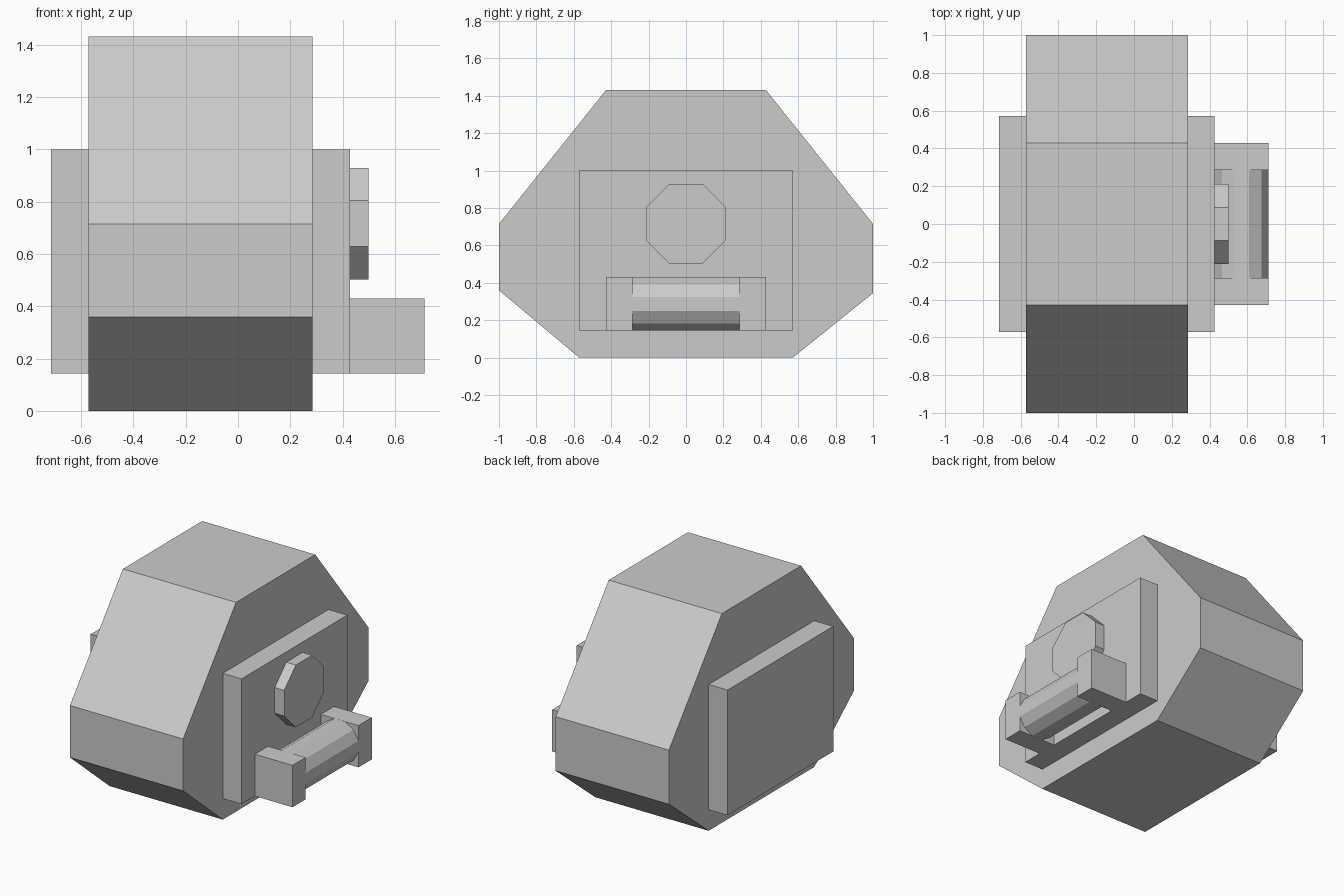
import bpy, bmesh, math

if "Cube" in bpy.data.objects:
    bpy.data.objects.remove(bpy.data.objects["Cube"])


def extrude(name, profile, axis, a, b):
    """Prism from a profile: (y, z) points along x, or (x, z) points along y."""
    place = (lambda p, t: (t, p[0], p[1])) if axis == 'x' else (lambda p, t: (p[0], t, p[1]))
    bm = bmesh.new()
    ends = [[bm.verts.new(place(p, t)) for p in profile] for t in (a, b)]
    bm.faces.new(ends[0])
    bm.faces.new(ends[1])
    n = len(profile)
    for i in range(n):
        j = (i + 1) % n
        bm.faces.new((ends[0][i], ends[0][j], ends[1][j], ends[1][i]))
    bmesh.ops.recalc_face_normals(bm, faces=bm.faces)
    mesh = bpy.data.meshes.new(name)
    bm.to_mesh(mesh)
    bm.free()
    obj = bpy.data.objects.new(name, mesh)
    bpy.context.collection.objects.link(obj)
    return obj


def rect(u0, u1, v0, v1):
    return [(u0, v0), (u1, v0), (u1, v1), (u0, v1)]


def ngon(n, u, v, apothem):
    """Regular polygon with flats at top and sides."""
    r = apothem / math.cos(math.pi / n)
    return [(u + r * math.cos((i + 0.5) * math.tau / n),
             v + r * math.sin((i + 0.5) * math.tau / n)) for i in range(n)]


# Main body
body = [(-0.571, 0), (0.571, 0), (1, 0.345), (1, 0.715),
        (0.428, 1.43), (-0.428, 1.43), (-1, 0.715), (-1, 0.36)]
extrude("body", body, 'x', -0.571, 0.285)

# Side plates
plate = rect(-0.571, 0.571, 0.144, 1.0)
extrude("left_plate", plate, 'x', -0.714, -0.571)
extrude("right_plate", plate, 'x', 0.285, 0.427)

# Round button on the right plate
extrude("button", ngon(8, 0, 0.716, 0.213), 'x', 0.427, 0.499)

# Handle: two brackets and a bar
for side, y in (("front", -0.428), ("back", 0.285)):
    extrude(side + "_bracket", rect(0.427, 0.712, 0.144, 0.43), 'y', y, y + 0.143)
extrude("handle_bar", ngon(12, 0.5695, 0.287, 0.1425), 'y', -0.285, 0.285)
